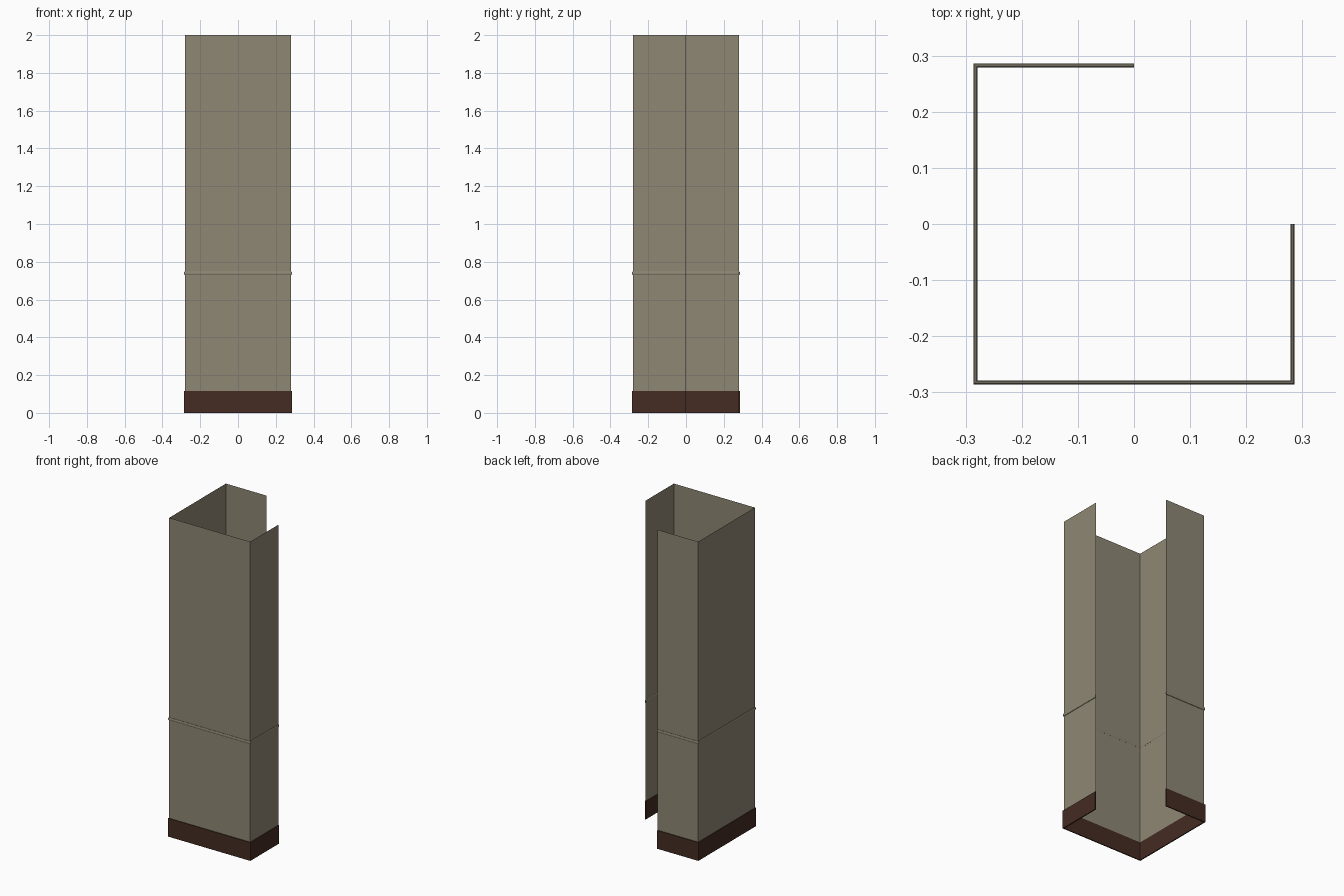
import bpy, bmesh, math

if "Cube" in bpy.data.objects:
    bpy.data.objects.remove(bpy.data.objects["Cube"])

def material(name, rgb):
    m = bpy.data.materials.new(name)
    m.diffuse_color = (*rgb, 1)
    m.use_nodes = True
    m.node_tree.nodes["Principled BSDF"].inputs["Base Color"].default_value = m.diffuse_color
    return m

plaster = material("grey_beige_wall", (0.275, 0.245, 0.178))
wood = material("dark_brown_wood", (0.058, 0.025, 0.016))

def path(d, z):
    # three-quarter square run, open at the back right corner
    return [(0, d, z), (-d, d, z), (-d, -d, z), (d, -d, z), (d, 0, z)]

def sweep(name, profile, mat, closed=True):
    """Sweep a (distance, height) profile along the mitred square path."""
    bm = bmesh.new()
    rows = [[bm.verts.new(p) for p in path(d, z)] for d, z in profile]
    n = len(rows)
    for i in range(n if closed else n - 1):
        a, b = rows[i], rows[(i + 1) % n]
        for j in range(4):
            bm.faces.new((a[j], a[j + 1], b[j + 1], b[j]))
    if closed:
        bm.faces.new([r[0] for r in rows])
        bm.faces.new([r[-1] for r in rows])
        bmesh.ops.recalc_face_normals(bm, faces=bm.faces)
    mesh = bpy.data.meshes.new(name)
    bm.to_mesh(mesh)
    bm.free()
    mesh.materials.append(mat)
    ob = bpy.data.objects.new(name, mesh)
    bpy.context.collection.objects.link(ob)
    return ob

# thin wall sheet
sweep("wall", [(0.281, 0.1), (0.281, 2.0)], plaster, closed=False)

# skirting board around the foot
sweep("baseboard", [(0.279, 0), (0.286, 0), (0.286, 0.115), (0.279, 0.115)], wood)

# slim rounded rail at waist height
rail = [(0.2822 + 0.0038 * math.cos(math.tau * (k + 0.5) / 8),
         0.739 + 0.009 * math.sin(math.tau * (k + 0.5) / 8)) for k in range(8)]
sweep("chair_rail", rail, plaster)
